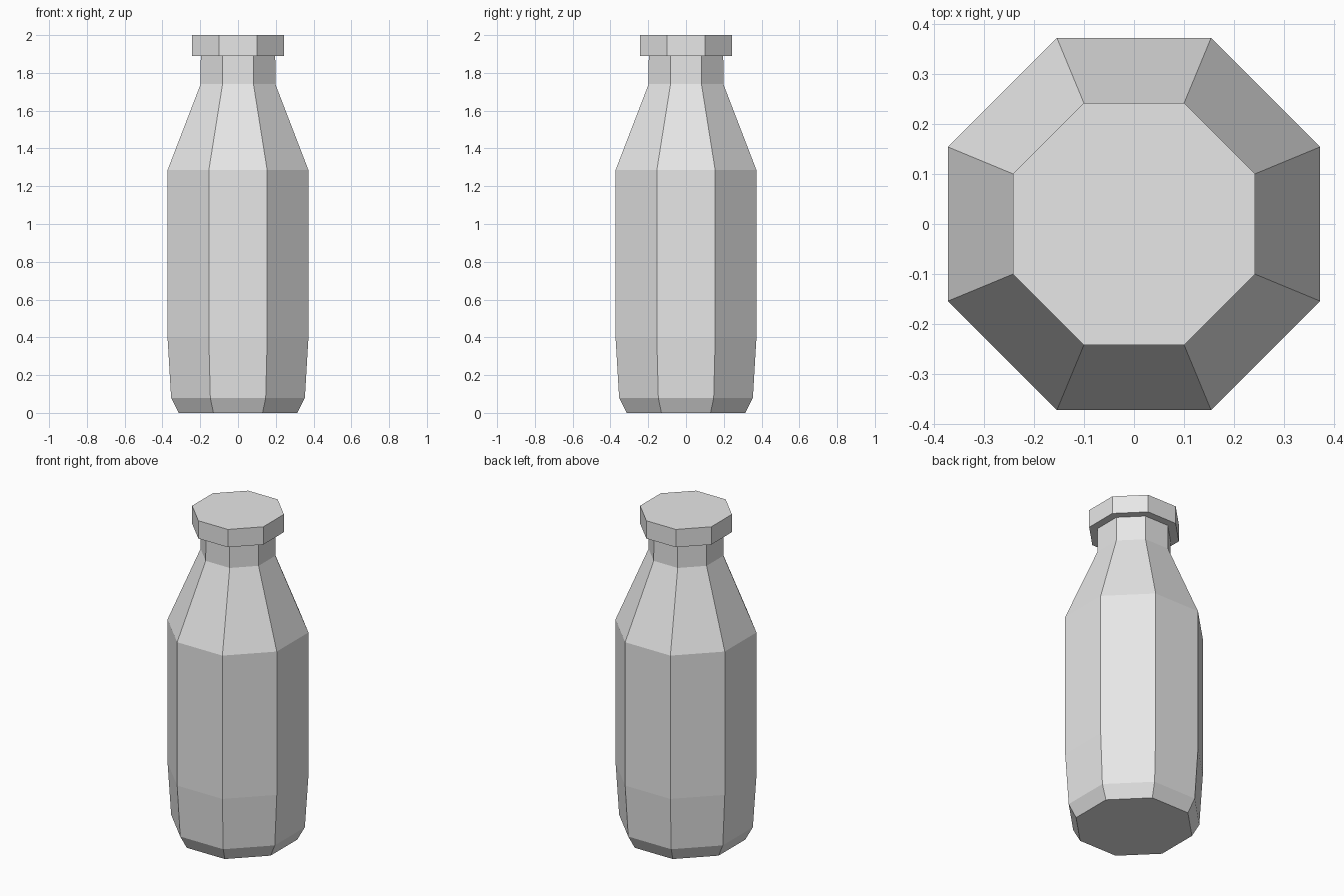
import bpy
import bmesh
import math

cube = bpy.data.objects.get("Cube")
if cube:
    bpy.data.objects.remove(cube, do_unlink=True)

SIDES = 8

grey = bpy.data.materials.new("light_grey")
grey.use_nodes = True
grey.diffuse_color = (0.8, 0.8, 0.8, 1)
grey.node_tree.nodes["Principled BSDF"].inputs["Base Color"].default_value = (0.8, 0.8, 0.8, 1)


def lathe(name, profile):
    """Closed eight-sided solid from (flat-to-centre distance, height) rings."""
    bm = bmesh.new()
    rings = []
    for apothem, z in profile:
        radius = apothem / math.cos(math.pi / SIDES)
        angles = [(i + 0.5) * math.tau / SIDES for i in range(SIDES)]
        rings.append([bm.verts.new((radius * math.cos(a), radius * math.sin(a), z)) for a in angles])
    for low, high in zip(rings, rings[1:]):
        for i in range(SIDES):
            j = (i + 1) % SIDES
            bm.faces.new((low[i], low[j], high[j], high[i]))
    bm.faces.new(rings[0][::-1])
    bm.faces.new(rings[-1])
    mesh = bpy.data.meshes.new(name)
    bm.to_mesh(mesh)
    bm.free()
    mesh.materials.append(grey)
    obj = bpy.data.objects.new(name, mesh)
    bpy.context.collection.objects.link(obj)
    return obj


# Bottle: bevelled foot, tapered base, straight body, shoulder and neck
lathe("bottle_body", [(0.314, 0), (0.354, 0.08), (0.373, 0.4), (0.373, 1.285),
                      (0.198, 1.74), (0.197, 1.9)])

# Cap: wider flat disc over the neck
lathe("bottle_cap", [(0.243, 1.89), (0.243, 2.0)])
